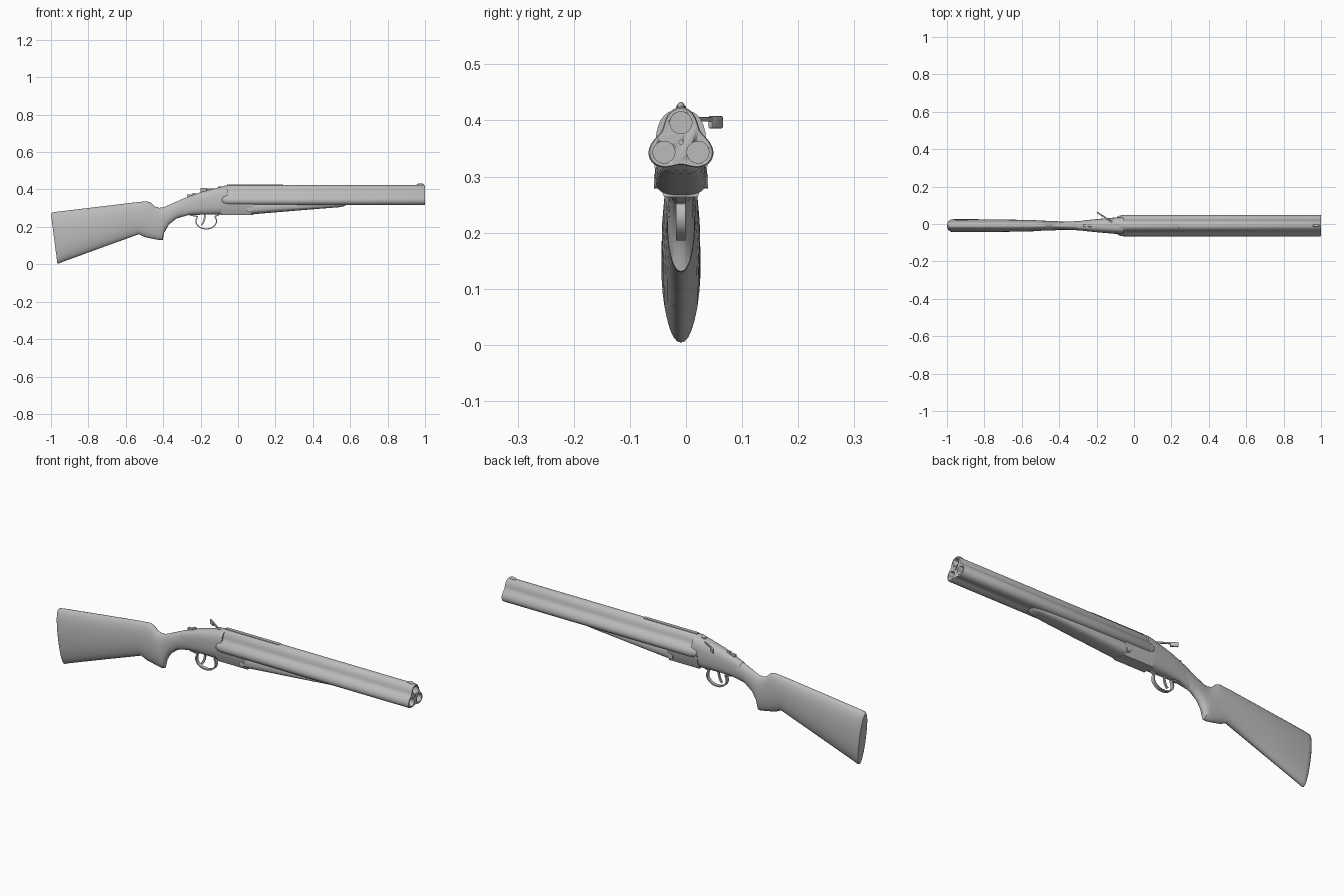
import bpy, bmesh, math
from mathutils import Vector, Matrix

if "Cube" in bpy.data.objects:
    bpy.data.objects.remove(bpy.data.objects["Cube"])

MID = -0.009          # y of the gun's centre plane
AXIS_Z = 0.361        # height of the barrel cluster's centre

steel = bpy.data.materials.new("plain grey")
steel.use_nodes = True
GREY = (0.5, 0.5, 0.5, 1)
steel.diffuse_color = GREY
steel.node_tree.nodes["Principled BSDF"].inputs["Base Color"].default_value = GREY


def finish(name, bm, angle=35):
    bmesh.ops.recalc_face_normals(bm, faces=bm.faces)
    mesh = bpy.data.meshes.new(name)
    bm.to_mesh(mesh)
    bm.free()
    mesh.materials.append(steel)
    ob = bpy.data.objects.new(name, mesh)
    bpy.context.collection.objects.link(ob)
    bpy.ops.object.select_all(action="DESELECT")
    ob.select_set(True)
    bpy.context.view_layer.objects.active = ob
    bpy.ops.object.shade_smooth_by_angle(angle=math.radians(angle))
    return ob


def skin(bm, rings):
    """Bridge equal-length rings of points and cap both ends."""
    loops = [[bm.verts.new(p) for p in ring] for ring in rings]
    for a, b in zip(loops, loops[1:]):
        for i in range(len(a)):
            j = (i + 1) % len(a)
            bm.faces.new((a[i], a[j], b[j], b[i]))
    bm.faces.new(loops[0])
    bm.faces.new(loops[-1])


def loft(name, stations, power=2.0, steps=32):
    """Each station: top x, top z, bottom x, bottom z, half width."""
    rings = []
    for tx, tz, bx, bz, w in stations:
        ring = []
        for i in range(steps):
            a = 2 * math.pi * i / steps
            c, s = math.cos(a), math.sin(a)
            y = math.copysign(abs(c) ** (2 / power), c) * w
            t = 0.5 + 0.5 * math.copysign(abs(s) ** (2 / power), s)
            ring.append((bx + (tx - bx) * t, MID + y, bz + (tz - bz) * t))
        rings.append(ring)
    bm = bmesh.new()
    skin(bm, rings)
    return finish(name, bm)


def cylinder(bm, p, q, r, sides=32):
    p, q = Vector(p), Vector(q)
    turn = (q - p).to_track_quat("Z", "Y").to_matrix().to_4x4()
    bmesh.ops.create_cone(bm, cap_ends=True, segments=sides, radius1=r, radius2=r,
                          depth=(q - p).length,
                          matrix=Matrix.Translation((p + q) / 2) @ turn)


def box(name, centre, size, yaw=0.0, bevel=0.002):
    bm = bmesh.new()
    m = Matrix.Translation(centre) @ Matrix.Rotation(yaw, 4, "Z") @ Matrix.Diagonal((*size, 1))
    bmesh.ops.create_cube(bm, size=1, matrix=m)
    bmesh.ops.bevel(bm, geom=bm.edges[:], offset=bevel, segments=2, affect="EDGES", profile=0.5)
    return finish(name, bm)


def strap(name, points, half_width, thickness):
    """Flat band following a path in the xz plane."""
    pts = [Vector((x, z)) for x, z in points]
    rings = []
    for i, p in enumerate(pts):
        d = (pts[min(i + 1, len(pts) - 1)] - pts[max(i - 1, 0)]).normalized()
        n = Vector((-d.y, d.x)) * thickness / 2
        rings.append([(p.x + n.x * k, MID + y, p.y + n.y * k)
                      for k, y in ((1, -half_width), (1, half_width),
                                   (-1, half_width), (-1, -half_width))])
    bm = bmesh.new()
    skin(bm, rings)
    return finish(name, bm)


# Shoulder stock with pistol grip
loft("stock", [
    (-1.0, .268, -.966, .004, .027), (-.994, .276, -.958, .004, .033),
    (-.975, .28, -.945, .010, .035), (-.75, .307, -.74, .085, .034),
    (-.55, .331, -.53, .161, .030), (-.49, .337, -.50, .146, .027),
    (-.468, .331, -.455, .136, .026), (-.445, .309, -.415, .129, .025),
    (-.42, .302, -.402, .131, .024), (-.40, .304, -.395, .168, .022),
    (-.37, .317, -.37, .212, .022), (-.325, .337, -.33, .244, .023),
    (-.27, .359, -.27, .262, .027)], power=2.1)

# Receiver, widening towards the breech
loft("receiver", [
    (-.31, .344, -.31, .251, .022), (-.26, .364, -.26, .264, .029),
    (-.20, .386, -.20, .265, .035), (-.12, .407, -.12, .265, .042),
    (-.07, .419, -.07, .265, .046), (-.055, .419, -.055, .265, .046)], power=2.7)

# Block below the barrels that carries the hinge
bm = bmesh.new()
outline = [(-.03, .264), (.03, .264), (.046, .305), (.048, .335), (-.048, .335), (-.046, .305)]
skin(bm, [[(x, MID + y, z) for y, z in outline] for x in (-.09, .08)])
finish("hinge_block", bm)

# Hinge pin
bm = bmesh.new()
cylinder(bm, (.06, MID - .048, .292), (.06, MID + .048, .292), .013, 20)
finish("hinge_pin", bm)

# Tapering wooden forend
loft("forend", [
    (.07, .335, .07, .266, .046), (.11, .335, .11, .270, .046),
    (.30, .335, .30, .286, .042), (.46, .335, .46, .299, .037),
    (.54, .335, .54, .305, .032), (.57, .335, .57, .311, .026),
    (.58, .335, .58, .320, .018)], power=2.8)

# Three barrels joined into one trefoil body
profile = []
for i in range(96):
    a = 2 * math.pi * i / 96
    r = .0515 + .0115 * math.cos(3 * (a - math.pi / 2))
    profile.append((r * math.cos(a), r * math.sin(a)))
bm = bmesh.new()
skin(bm, [[(x, MID + y * k, AXIS_Z + z * k) for y, z in profile]
          for x, k in ((-.062, .95), (-.056, 1), (.996, 1), (1.0, .96))])
barrels = finish("barrels", bm)

# Bores, plus the small hole between them
centres = [(MID + .035 * math.cos(a), AXIS_Z + .035 * math.sin(a))
           for a in (math.radians(d) for d in (90, 210, 330))]
bm = bmesh.new()
for y, z in centres:
    cylinder(bm, (.94, y, z), (1.05, y, z), .0195)
cylinder(bm, (.98, MID, AXIS_Z), (1.05, MID, AXIS_Z), .004, 12)
cutter = finish("bore_cutter", bm)
cutter.hide_render = True
cut = barrels.modifiers.new("bores", "BOOLEAN")
cut.object = cutter
cut.solver = "EXACT"
bpy.context.view_layer.objects.active = barrels
bpy.ops.object.modifier_apply(modifier=cut.name)
bpy.data.objects.remove(cutter)

# Rounded breech ends behind each barrel
bm = bmesh.new()
for y, z in centres:
    bmesh.ops.create_uvsphere(bm, u_segments=24, v_segments=12, radius=.026,
                              matrix=Matrix.Translation((-.064, y, z)))
finish("breech_domes", bm)

# Top rib and front bead
box("top_rib", (.09, MID, .421), (.30, .018, .011))
bm = bmesh.new()
bmesh.ops.create_uvsphere(bm, u_segments=16, v_segments=10, radius=1,
                          matrix=Matrix.Translation((.975, MID, .424)) @ Matrix.Diagonal((.02, .007, .009, 1)))
finish("front_bead", bm)

# Trigger guard and trigger
loop = []
for i in range(29):
    a = math.radians(145 + 250 * i / 28)
    loop.append((-.17 + .055 * math.cos(a), .231 + .042 * math.sin(a)))
strap("trigger_guard", [(-.26, .264)] + loop + [(-.10, .266)], .0085, .006)
strap("trigger", [(-.178, .27), (-.178, .25), (-.182, .232), (-.19, .217), (-.196, .21)], .004, .009)

# Opening lever swung to the left, with its thumb paddle
lever_yaw = math.atan2(-.055, .085)
box("lever_arm", (-.128, .018, .402), (.105, .008, .008), lever_yaw)
box("lever_paddle", (-.183, .053, .397), (.037, .008, .022), lever_yaw)
bm = bmesh.new()
cylinder(bm, (-.095, MID, .395), (-.095, MID, .416), .012, 20)
finish("lever_pivot", bm)

# Sliding safety
box("safety_base", (-.245, MID, .368), (.055, .014, .012))
box("safety_button", (-.235, MID, .376), (.018, .012, .012))
